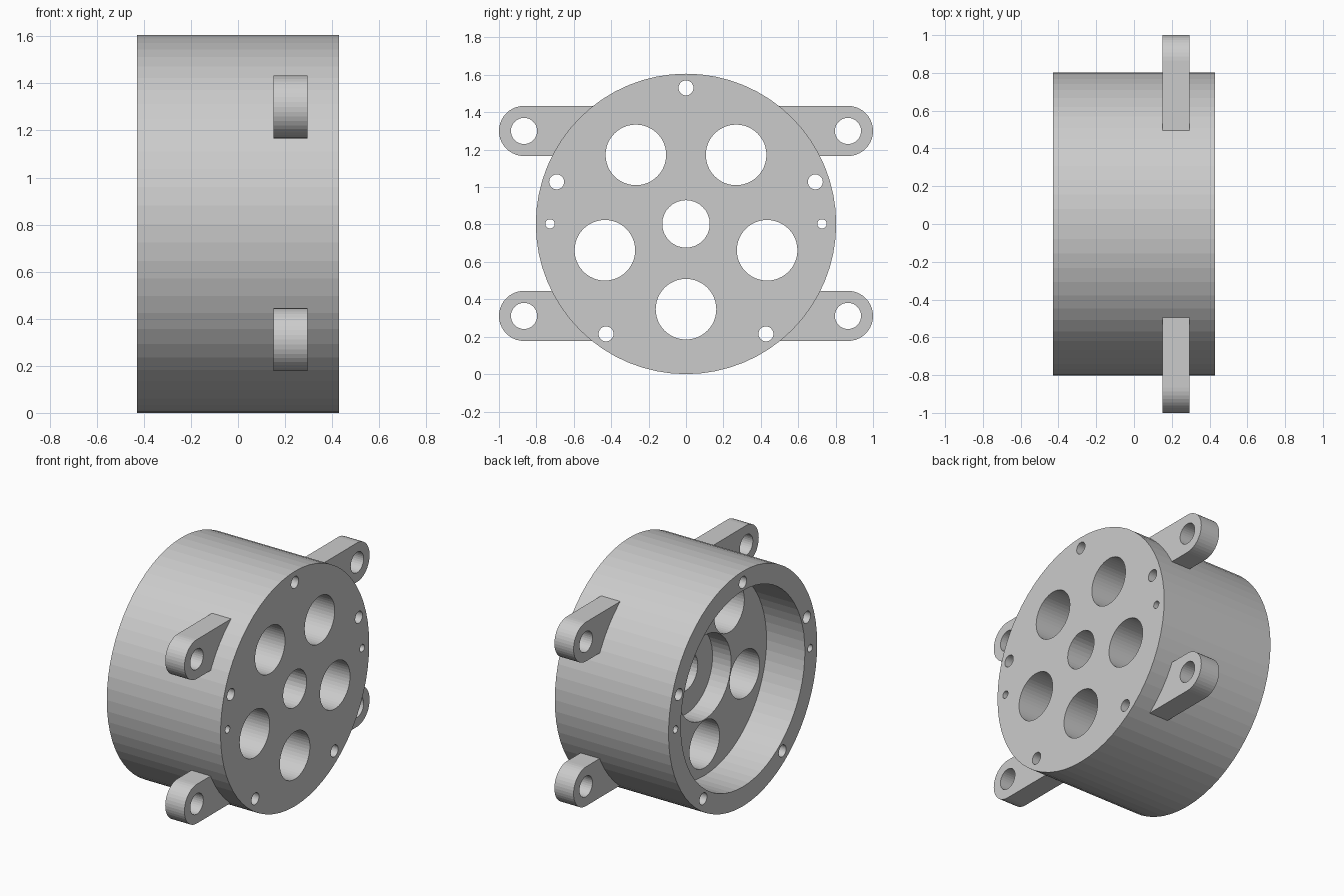
import bpy
from math import sin, cos, pi

if "Cube" in bpy.data.objects:
    bpy.data.objects.remove(bpy.data.objects["Cube"])

R = 0.803          # housing radius, also the height of its axis
HALF = 0.43        # half the housing length along x


def extrude_x(name, profile, x0, x1):
    """Prism along x from a closed list of (y, z) points."""
    n = len(profile)
    verts = [(x, y, z) for x in (x0, x1) for y, z in profile]
    faces = [tuple(reversed(range(n))), tuple(range(n, 2 * n))]
    faces += [(i, (i + 1) % n, n + (i + 1) % n, n + i) for i in range(n)]
    mesh = bpy.data.meshes.new(name)
    mesh.from_pydata(verts, [], faces)
    obj = bpy.data.objects.new(name, mesh)
    bpy.context.collection.objects.link(obj)
    return obj


def arc(y, z, r, start, sweep, n):
    return [(y + r * cos(start + sweep * i / n), z + r * sin(start + sweep * i / n))
            for i in range(n + 1)]


def disc(name, y, z, r, x0, x1, n=48):
    return extrude_x(name, arc(y, z, r, 0, 2 * pi, n)[:-1], x0, x1)


def combine(target, other, operation):
    """Apply a boolean and discard the helper."""
    mod = target.modifiers.new(operation, 'BOOLEAN')
    mod.operation = operation
    mod.solver = 'EXACT'
    mod.object = other
    bpy.context.view_layer.objects.active = target
    bpy.ops.object.modifier_apply(modifier=mod.name)
    bpy.data.objects.remove(other)


def drill(target, y, z, r, x0=-0.6, x1=0.6, n=32):
    combine(target, disc("cutter", y, z, r, x0, x1, n), 'DIFFERENCE')


# Round housing
housing = disc("gear_housing", 0, R, R, -HALF, HALF, 64)

# Four mounting ears with rounded ends
for side in (1, -1):
    for z in (0.311, 1.30):
        outline = [(0.48, z - 0.134)] + arc(0.866, z, 0.134, -pi / 2, pi, 20) + [(0.48, z + 0.134)]
        if side < 0:
            outline = [(-y, h) for y, h in reversed(outline)]
        ear = extrude_x("mounting_ear", outline, 0.15, 0.295)
        drill(ear, side * 0.866, z, 0.07)
        combine(housing, ear, 'UNION')

# Stepped cavity open at the back end
drill(housing, 0, R, 0.67, -0.6, -0.14, 64)
drill(housing, 0, R, 0.287, -0.3, 0.0, 48)
drill(housing, 0, R, 0.127)

# Rings of five large holes and five screw holes
for k in range(5):
    a = -pi / 2 + k * 2 * pi / 5
    drill(housing, 0.456 * cos(a), R + 0.456 * sin(a), 0.162, n=48)
    drill(housing, -0.727 * cos(a), R - 0.727 * sin(a), 0.04)

# Two small dowel holes
for side in (1, -1):
    drill(housing, side * 0.727, R, 0.025)
